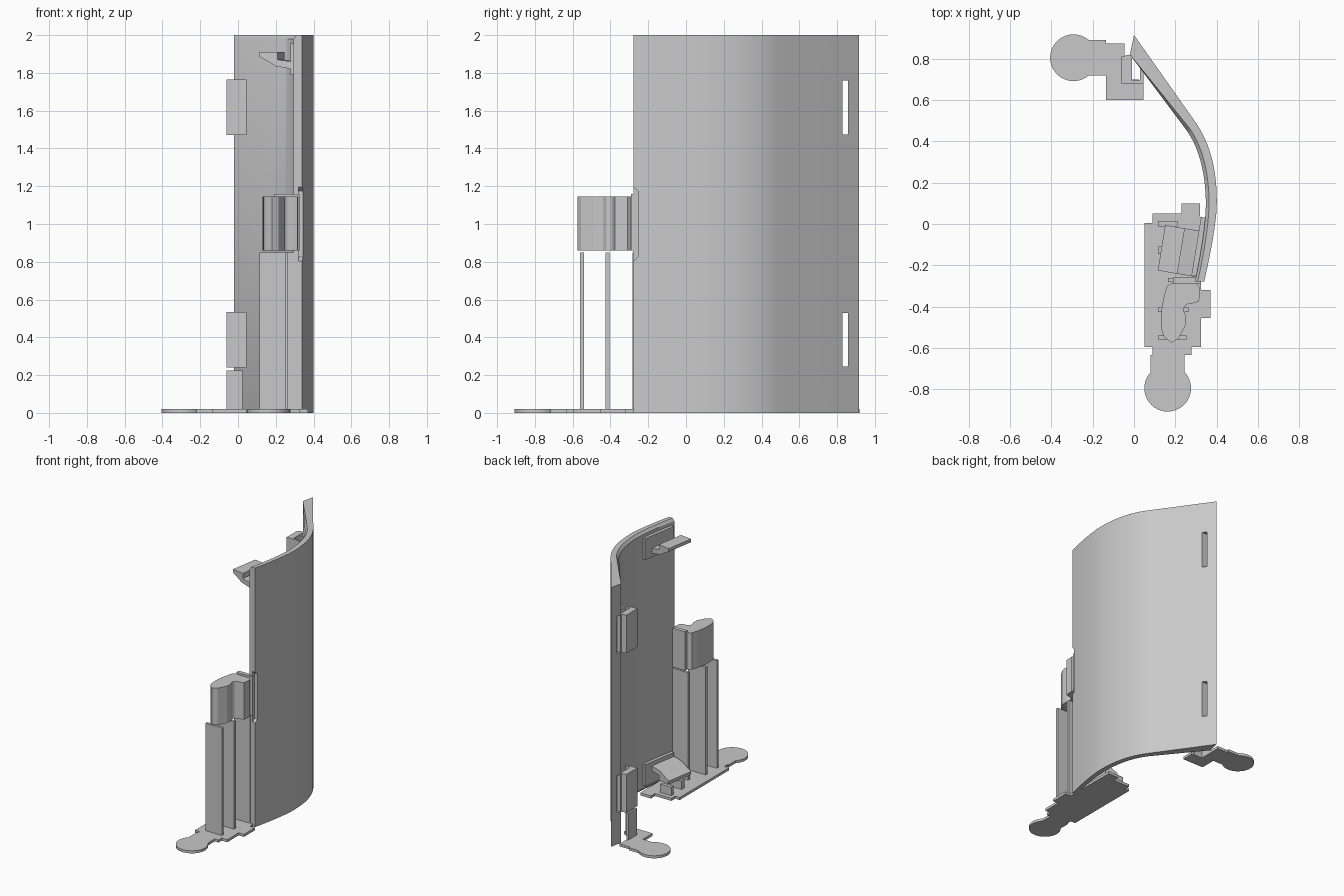
import bpy, bmesh, math
from mathutils import Vector

if "Cube" in bpy.data.objects:
    bpy.data.objects.remove(bpy.data.objects["Cube"])

grey = bpy.data.materials.new("plain grey")
grey.diffuse_color = (0.58, 0.58, 0.58, 1)
grey.use_nodes = True
grey.node_tree.nodes["Principled BSDF"].inputs["Base Color"].default_value = grey.diffuse_color


def finish(name, bm):
    bmesh.ops.recalc_face_normals(bm, faces=bm.faces)
    mesh = bpy.data.meshes.new(name)
    bm.to_mesh(mesh)
    bm.free()
    ob = bpy.data.objects.new(name, mesh)
    mesh.materials.append(grey)
    bpy.context.collection.objects.link(ob)
    return ob


def extrude(name, points, direction):
    """Solid made by sweeping a closed outline of 3D points along a vector."""
    bm = bmesh.new()
    face = bm.faces.new([bm.verts.new(p) for p in points])
    new = bmesh.ops.extrude_face_region(bm, geom=[face])["geom"]
    bmesh.ops.translate(bm, vec=Vector(direction),
                        verts=[v for v in new if isinstance(v, bmesh.types.BMVert)])
    return finish(name, bm)


def upright(name, outline, z0, z1):
    return extrude(name, [(x, y, z0) for x, y in outline], (0, 0, z1 - z0))


def box(name, x0, x1, y0, y1, z0, z1):
    return upright(name, [(x0, y0), (x1, y0), (x1, y1), (x0, y1)], z0, z1)


def smooth(ob):
    bpy.ops.object.select_all(action='DESELECT')
    ob.select_set(True)
    bpy.context.view_layer.objects.active = ob
    bpy.ops.object.shade_smooth_by_angle(angle=math.radians(25))


def cut(ob, cutter):
    mod = ob.modifiers.new("cut", 'BOOLEAN')
    mod.operation, mod.solver, mod.object = 'DIFFERENCE', 'EXACT', cutter
    bpy.context.view_layer.objects.active = ob
    bpy.ops.object.modifier_apply(modifier=mod.name)
    bpy.data.objects.remove(cutter)


def bezier(a, b, c, n=14):
    a, b, c = Vector(a), Vector(b), Vector(c)
    return [a * (1 - t) ** 2 + b * 2 * t * (1 - t) + c * t * t
            for t in (i / n for i in range(n + 1))]


def arc(cx, cy, r, a0, a1, n=36):
    return [(cx + r * math.cos(math.radians(a0 + (a1 - a0) * i / n)),
             cy + r * math.sin(math.radians(a0 + (a1 - a0) * i / n))) for i in range(n + 1)]


# Curved panel with its inner rim chamfered at the top and bottom
outer = ([Vector((0, 0.915))] + bezier((0.30, 0.49), (0.41, 0.33), (0.40, 0.07))
         + bezier((0.40, 0.07), (0.39, -0.06), (0.34, -0.278))[1:])
inner = ([Vector((-0.02, 0.82))] + bezier((0.25, 0.46), (0.345, 0.33), (0.348, 0.10))
         + bezier((0.348, 0.10), (0.345, -0.05), (0.295, -0.278))[1:])
bm = bmesh.new()
rows = []
for z, k in ((0, 0.3), (0.02, 0), (1.98, 0), (2, 0.3)):
    ks = [0] + [k] * (len(inner) - 1)
    rows.append(([bm.verts.new((p.x, p.y, z)) for p in outer],
                 [bm.verts.new((*q.lerp(p, f), z)) for p, q, f in zip(outer, inner, ks)]))
n = len(outer)
for (o0, i0), (o1, i1) in zip(rows, rows[1:]):
    for j in range(n - 1):
        bm.faces.new((o0[j], o0[j + 1], o1[j + 1], o1[j]))
        bm.faces.new((i0[j], i1[j], i1[j + 1], i0[j + 1]))
    for j in (0, n - 1):
        bm.faces.new((o0[j], o1[j], i1[j], i0[j]))
for o, i in (rows[0], rows[-1]):
    for j in range(n - 1):
        bm.faces.new((o[j], o[j + 1], i[j + 1], i[j]))
panel = finish("curved_panel", bm)

# Slots near the back edge and a bevelled notch in the front edge
for z0, z1 in ((0.245, 0.53), (1.475, 1.76)):
    cut(panel, box("slot_cutter", -0.3, 0.3, 0.828, 0.857, z0, z1))
notch = [(0.32, -0.3, 0.785), (0.32, -0.255, 0.825), (0.32, -0.255, 1.175), (0.32, -0.3, 1.215)]
cut(panel, extrude("notch_cutter", notch, (0.15, 0, 0)))
smooth(panel)

# Hollow clips beside the slots
clip = [(-0.06, 0.68), (0.045, 0.68), (0.045, 0.74), (0.03, 0.755), (0.03, 0.695),
        (-0.01, 0.695), (-0.01, 0.81), (-0.025, 0.82), (-0.06, 0.81)]
for label, z in (("lower", 0.24), ("upper", 1.47)):
    upright(label + "_slot_clip", clip, z, z + 0.295)

# Hooks on mounting plates near the front edge, mirrored top to bottom
hook = [(0.31, 1.82), (0.285, 1.82), (0.20, 1.835), (0.16, 1.86), (0.115, 1.885),
        (0.115, 1.91), (0.21, 1.91), (0.21, 1.87), (0.285, 1.86), (0.31, 1.86)]
pad = [(0.315, -0.255), (0.345, 0.03), (0.325, 0.035), (0.278, -0.25)]
for label, flip in (("upper", False), ("lower", True)):
    def zz(z):
        return 2 - z if flip else z
    extrude(label + "_hook", [(x, -0.225 - 0.17 * (x - 0.115), zz(z)) for x, z in hook],
            (0.036, 0.22, 0))
    za, zb = sorted((zz(1.79), zz(1.955)))
    upright(label + "_hook_plate", pad, za, zb)

# Flat front foot with a round tab
front = ([(0.05, 0.005), (0.05, -0.595), (0.09, -0.595), (0.09, -0.635), (0.08, -0.635)]
         + arc(0.163, -0.795, 0.113, 137, 403)
         + [(0.245, -0.635), (0.278, -0.635), (0.278, -0.595), (0.325, -0.595),
            (0.325, -0.455), (0.37, -0.455), (0.37, -0.32), (0.325, -0.32),
            (0.32, 0.10), (0.23, 0.10), (0.23, 0.05), (0.09, 0.05), (0.09, 0.005)])
upright("front_foot", front, 0, 0.02)

# Flat back foot with a round tab
back = (arc(-0.293, 0.805, 0.113, 49, 311)
        + [(-0.135, 0.72), (-0.135, 0.60), (0.045, 0.60), (0.045, 0.69),
           (-0.045, 0.69), (-0.045, 0.875), (-0.135, 0.875), (-0.135, 0.89)])
upright("back_foot", back, 0, 0.02)

# Thin L-shaped post under the lower clip
upright("back_post", [(-0.06, 0.685), (0.025, 0.685), (0.025, 0.70), (-0.045, 0.70),
                      (-0.045, 0.79), (-0.06, 0.79)], 0, 0.225)

# Thin support walls under the grip
for i, (x0, x1, y) in enumerate(((0.115, 0.255, -0.55), (0.115, 0.265, -0.415),
                                 (0.165, 0.30, -0.272))):
    box(f"support_wall_{i + 1}", x0, x1, y - 0.01, y + 0.01, 0.02, 0.85)

# Short supports under the lower hook
box("hook_support_back", 0.115, 0.21, -0.012, 0.015, 0.02, 0.085)
box("hook_support_front", 0.115, 0.21, -0.145, -0.11, 0.02, 0.085)

# S-shaped grip and the web joining it to the panel
grip = ([(0.30, -0.285), (0.185, -0.285)]
        + [tuple(p) for p in bezier((0.16, -0.30), (0.12, -0.42), (0.135, -0.52), 8)]
        + [(0.145, -0.545), (0.18, -0.575), (0.215, -0.555), (0.25, -0.49), (0.25, -0.44)]
        + [tuple(p) for p in bezier((0.24, -0.42), (0.24, -0.385), (0.28, -0.385), 6)]
        + [(0.315, -0.375), (0.32, -0.31)])
smooth(upright("grip", grip, 0.86, 1.145))
box("grip_web", 0.19, 0.325, -0.29, -0.26, 0.86, 1.16)
